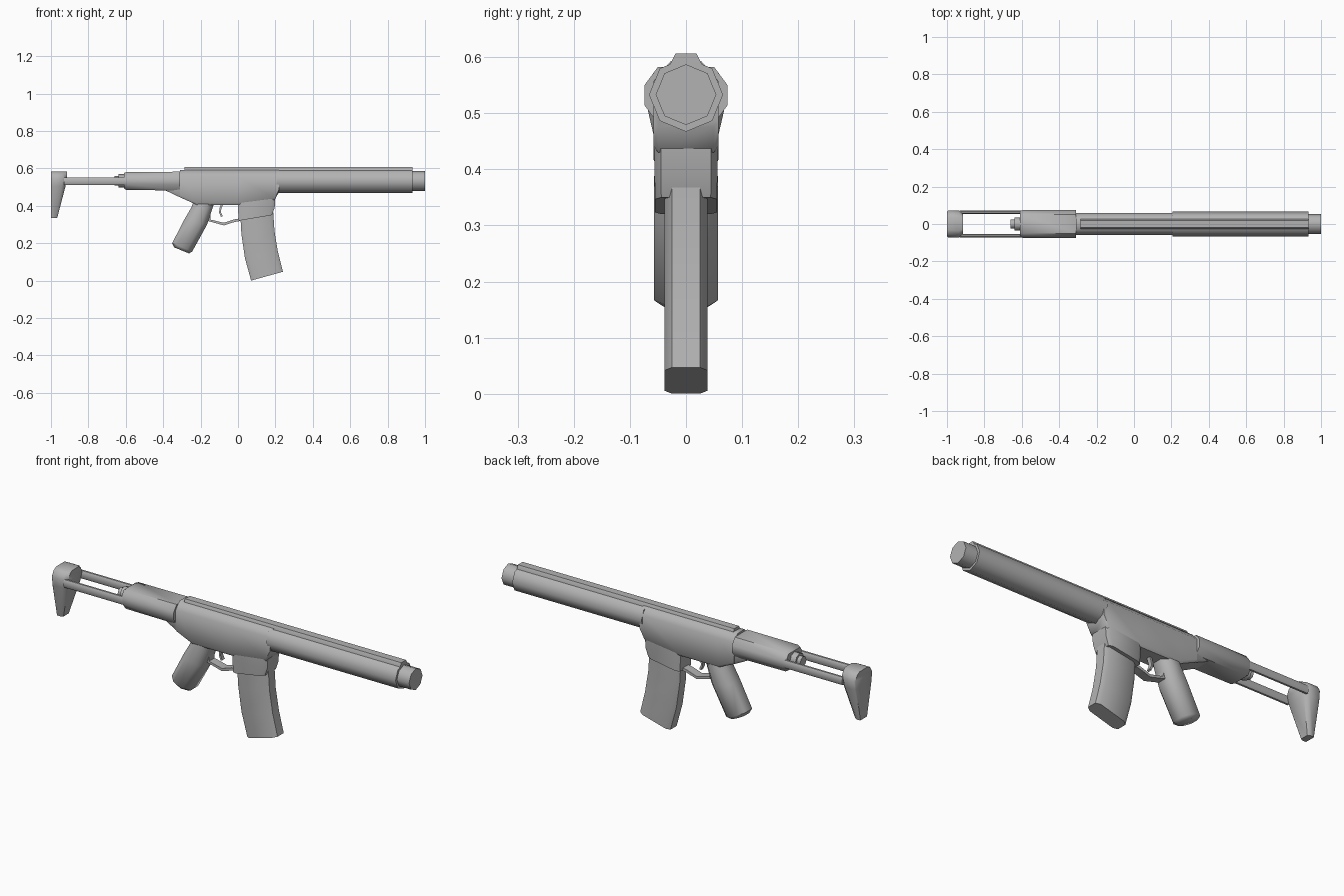
import bpy, bmesh, math
from mathutils import Vector

if "Cube" in bpy.data.objects:
    bpy.data.objects.remove(bpy.data.objects["Cube"])

grey = bpy.data.materials.new("mid grey")
grey.diffuse_color = (0.45, 0.45, 0.45, 1)
grey.use_nodes = True
grey.node_tree.nodes["Principled BSDF"].inputs["Base Color"].default_value = grey.diffuse_color


def finish(name, bm, angle=50):
    bmesh.ops.recalc_face_normals(bm, faces=bm.faces)
    me = bpy.data.meshes.new(name)
    bm.to_mesh(me)
    bm.free()
    me.materials.append(grey)
    me.shade_smooth()
    me.set_sharp_from_angle(angle=math.radians(angle))
    ob = bpy.data.objects.new(name, me)
    bpy.context.collection.objects.link(ob)
    return ob


def loft(name, sections, y=0.0, angle=50):
    """Sections: (start xz, end xz, half width, (chamfer length, end width factor) x 2)."""
    bm = bmesh.new()
    rings = []
    for a, b, h, (ca, fa), (cb, fb) in sections:
        a, b = Vector((a[0], 0, a[1])), Vector((b[0], 0, b[1]))
        d, n = (b - a).normalized(), (b - a).length
        side = [(0, h * fa), (ca, h), (n - cb, h), (n, h * fb)]
        pts = side + [(u, -w) for u, w in reversed(side)]
        rings.append([bm.verts.new(a + d * u + Vector((0, y + w, 0))) for u, w in pts])
    for r, s in zip(rings, rings[1:]):
        for i in range(8):
            j = (i + 1) % 8
            bm.faces.new((r[i], r[j], s[j], s[i]))
    bm.faces.new(rings[0])
    bm.faces.new(rings[-1])
    return finish(name, bm, angle)


def tube(name, stations, z, sides=8):
    """Faceted tube along x from (x, radius) stations."""
    bm = bmesh.new()
    rings = [[bm.verts.new((x, r * math.cos(math.tau * i / sides),
                            z + r * math.sin(math.tau * i / sides)))
              for i in range(sides)] for x, r in stations]
    for r, s in zip(rings, rings[1:]):
        for i in range(sides):
            j = (i + 1) % sides
            bm.faces.new((r[i], r[j], s[j], s[i]))
    bm.faces.new(rings[0])
    bm.faces.new(rings[-1])
    return finish(name, bm)


def strip(name, path, t, h):
    """Flat bar of thickness t and half width h following an xz path."""
    bm = bmesh.new()
    rings = []
    for i, p in enumerate(path):
        p0, p1 = path[max(i - 1, 0)], path[min(i + 1, len(path) - 1)]
        d = Vector((p1[0] - p0[0], 0, p1[1] - p0[1])).normalized()
        n = Vector((-d.z, 0, d.x)) * t / 2
        c = Vector((p[0], 0, p[1]))
        rings.append([bm.verts.new(c + n * s + Vector((0, w, 0)))
                      for s, w in ((1, h), (1, -h), (-1, -h), (-1, h))])
    for r, s in zip(rings, rings[1:]):
        for i in range(4):
            j = (i + 1) % 4
            bm.faces.new((r[i], r[j], s[j], s[i]))
    bm.faces.new(rings[0])
    bm.faces.new(rings[-1])
    return finish(name, bm)


# receiver body, bottom to top at each station along x
low, top = (0.012, 0.85), (0.035, 0.48)
loft("receiver", [((x, zb), (x, 0.592), h, low, top) for x, zb, h in
                  ((-0.39, 0.485, 0.045), (-0.31, 0.445, 0.058), (-0.22, 0.405, 0.058),
                   (0.0, 0.405, 0.058), (0.195, 0.43, 0.058), (0.22, 0.475, 0.058))][1:])
loft("receiver_tail", [((-0.39, 0.483), (-0.39, 0.56), 0.045, low, low),
                       ((-0.31, 0.445), (-0.31, 0.56), 0.055, low, low)])
# magazine well, back to front at each level
c = (0.02, 0.8)
loft("magazine_well", [((0.0, 0.45), (0.2, 0.45), 0.056, c, c),
                       ((0.0, 0.39), (0.196, 0.39), 0.056, c, c),
                       ((0.003, 0.32), (0.182, 0.35), 0.055, c, c)])
# curved magazine
m = (0.02, 0.65)
loft("magazine", [((0.012, 0.36), (0.188, 0.37), 0.038, m, m),
                  ((0.018, 0.25), (0.195, 0.265), 0.038, m, m),
                  ((0.037, 0.12), (0.213, 0.155), 0.038, m, m),
                  ((0.07, 0.0), (0.24, 0.047), 0.038, m, m)])
# pistol grip
g = (0.03, 0.5)
loft("pistol_grip", [((-0.235, 0.43), (-0.125, 0.42), 0.05, g, g),
                     ((-0.25, 0.39), (-0.14, 0.375), 0.057, g, g),
                     ((-0.285, 0.33), (-0.165, 0.3), 0.057, g, g),
                     ((-0.352, 0.2), (-0.245, 0.155), 0.057, g, g),
                     ((-0.342, 0.178), (-0.262, 0.145), 0.042, g, g)])
# trigger and its guard
strip("trigger_guard", [(-0.157, 0.41), (-0.153, 0.322), (-0.075, 0.302),
                        (-0.02, 0.32), (0.01, 0.325)], 0.014, 0.022)
strip("trigger", [(-0.08, 0.42), (-0.094, 0.385), (-0.096, 0.365), (-0.086, 0.342)], 0.01, 0.01)
# top rail
r = (0.012, 1.0)
loft("top_rail", [((x, 0.57), (x, 0.606), 0.028, r, (0.018, 0.68)) for x in (-0.285, 0.932)])
# handguard and muzzle
tube("handguard", [(0.205, 0.066), (0.932, 0.066)], 0.533)
tube("muzzle", [(0.92, 0.054), (1.0, 0.054)], 0.533)
# rear housing and its end plug
e = (0.032, 0.68)
loft("rear_housing", [((-0.61, 0.492), (-0.61, 0.575), 0.068, e, e),
                      ((-0.595, 0.484), (-0.595, 0.581), 0.074, e, e),
                      ((-0.31, 0.482), (-0.31, 0.582), 0.074, e, e)])
tube("end_plug", [(-0.64, 0.036), (-0.6, 0.036)], 0.533)
tube("end_pin", [(-0.66, 0.025), (-0.62, 0.025)], 0.533)
# stock rods
for side, y in (("left", 0.063), ("right", -0.063)):
    loft("stock_rod_" + side, [((x, 0.51), (x, 0.55), 0.01, (0.008, 0.5), (0.008, 0.5))
                               for x in (-0.93, -0.58)], y)
# shoulder butt, back to front at each level
b, f = (0.006, 0.92), (0.02, 0.75)
loft("shoulder_butt", [((-1.0, 0.334), (-0.967, 0.334), 0.028, b, (0.012, 0.75)),
                       ((-1.0, 0.505), (-0.922, 0.505), 0.068, b, f),
                       ((-1.0, 0.548), (-0.915, 0.548), 0.072, b, f),
                       ((-1.0, 0.572), (-0.915, 0.572), 0.058, b, f),
                       ((-1.0, 0.584), (-0.915, 0.584), 0.036, b, f)])
